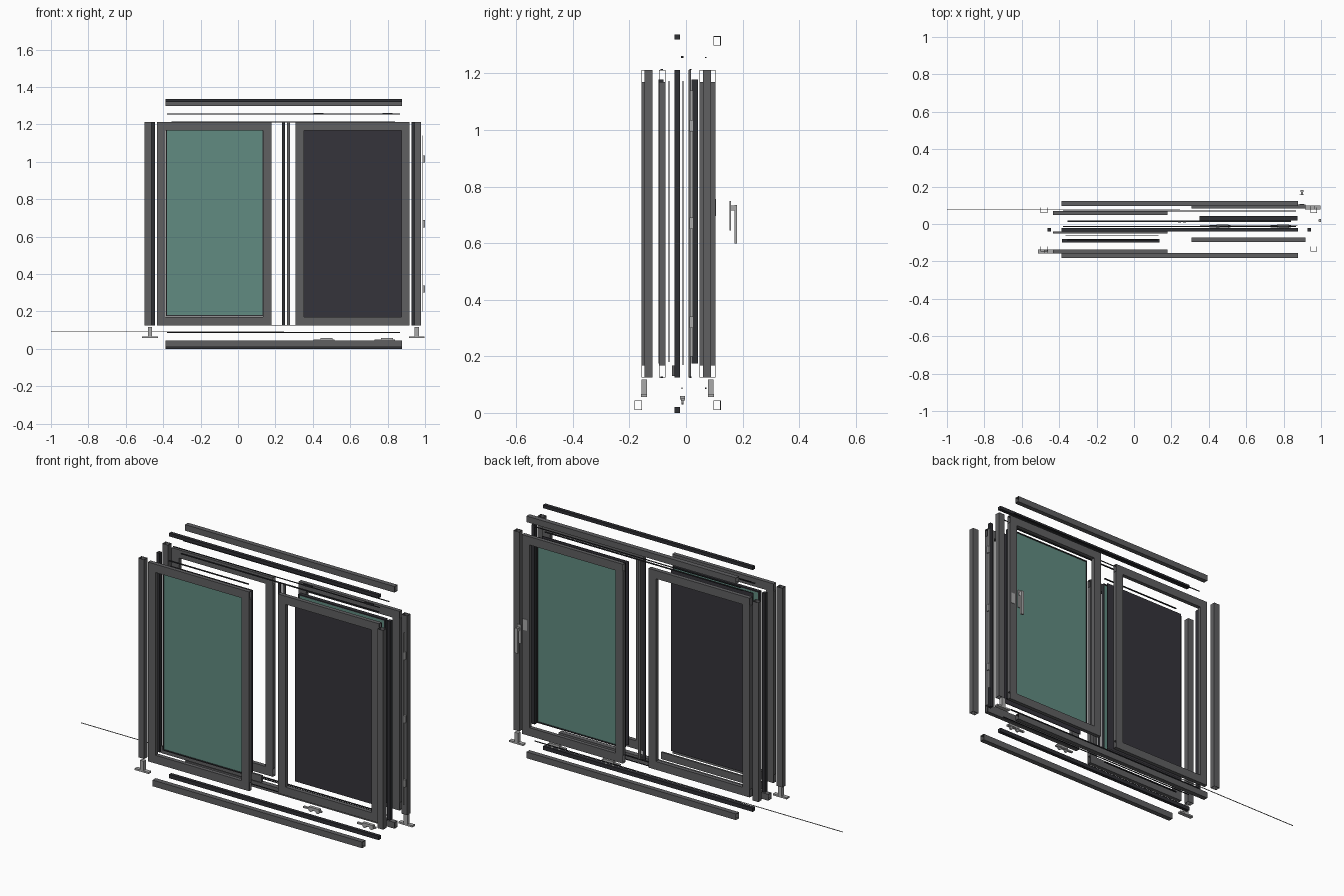
import bpy, bmesh
from mathutils import Vector

if "Cube" in bpy.data.objects:
    bpy.data.objects.remove(bpy.data.objects["Cube"])


def material(name, r, g, b):
    m = bpy.data.materials.new(name)
    m.diffuse_color = (r, g, b, 1)
    m.use_nodes = True
    m.node_tree.nodes["Principled BSDF"].inputs["Base Color"].default_value = m.diffuse_color
    return m


GREY = material("frame grey", 0.115, 0.115, 0.12)
BLACK = material("rubber black", 0.028, 0.029, 0.034)
SCREEN = material("screen charcoal", 0.036, 0.034, 0.043)
GLASS = material("glass green", 0.12, 0.26, 0.22)
METAL = material("fitting grey", 0.40, 0.40, 0.40)


def make(name, bm, mat):
    bmesh.ops.recalc_face_normals(bm, faces=bm.faces)
    me = bpy.data.meshes.new(name)
    bm.to_mesh(me)
    bm.free()
    me.materials.append(mat)
    ob = bpy.data.objects.new(name, me)
    bpy.context.collection.objects.link(ob)
    return ob


def add_box(bm, x, y, z):
    lo, hi = Vector((x[0], y[0], z[0])), Vector((x[1], y[1], z[1]))
    vs = bmesh.ops.create_cube(bm, size=1)["verts"]
    for v in vs:
        v.co = Vector(((lo[i] + hi[i]) / 2 + v.co[i] * (hi[i] - lo[i]) for i in range(3)))


def add_tube(bm, x, y, z, axis, wall=0.002):
    """Hollow rectangular extrusion with open ends along one axis."""
    r = [x, y, z]
    u, w = [i for i in range(3) if i != axis]
    rings = []
    for inset in (0, wall):
        for end in r[axis]:
            ring = []
            for a, b in ((0, 0), (1, 0), (1, 1), (0, 1)):
                p = [0, 0, 0]
                p[axis] = end
                p[u] = r[u][a] + (inset if a == 0 else -inset)
                p[w] = r[w][b] + (inset if b == 0 else -inset)
                ring.append(bm.verts.new(p))
            rings.append(ring)
    for a, b in ((0, 1), (3, 2), (0, 2), (1, 3)):
        for i in range(4):
            j = (i + 1) % 4
            bm.faces.new((rings[a][i], rings[a][j], rings[b][j], rings[b][i]))


def box(name, x, y, z, mat):
    bm = bmesh.new()
    add_box(bm, x, y, z)
    return make(name, bm, mat)


def tube(name, x, y, z, axis, mat):
    bm = bmesh.new()
    add_tube(bm, x, y, z, axis)
    return make(name, bm, mat)


def sash(name, x, y, z=(0.125, 1.212), w=0.045):
    """Two through rails with two stiles between them."""
    bm = bmesh.new()
    for zz in ((z[0], z[0] + w), (z[1] - w, z[1])):
        add_tube(bm, x, y, zz, 0)
    for xx in ((x[0], x[0] + w), (x[1] - w, x[1])):
        add_tube(bm, xx, y, (z[0] + w, z[1] - w), 2)
    make(name, bm, GREY)


def gasket(name, x, y, z, t=0.006):
    """Thin rubber rim around a pane."""
    bm = bmesh.new()
    for zz in ((z[0], z[0] + t), (z[1] - t, z[1])):
        add_box(bm, x, y, zz)
    for xx in ((x[0], x[0] + t), (x[1] - t, x[1])):
        add_box(bm, xx, y, (z[0] + t, z[1] - t))
    make(name, bm, BLACK)


# Sash frames
LEFT, RIGHT = (-0.433, 0.178), (0.308, 0.918)
sash("left_front_sash", LEFT, (-0.158, -0.136))
sash("left_rear_sash", LEFT, (0.047, 0.069))
sash("right_front_sash", RIGHT, (-0.095, -0.073))
sash("right_rear_sash", RIGHT, (0.083, 0.104))
box("left_inner_rail", LEFT, (-0.05, -0.04), (0.13, 0.168), GREY)

# Panes: green glass and charcoal screens, with rubber rims
ZP = (0.18, 1.172)
box("left_glass", (-0.38, 0.13), (-0.094, -0.083), ZP, GLASS)
gasket("left_glass_rim", (-0.386, 0.136), (-0.098, -0.079), (0.174, 1.178))
box("left_screen", (-0.365, 0.13), (-0.062, -0.058), ZP, SCREEN)
box("right_glass", (0.355, 0.868), (0.024, 0.038), ZP, GLASS)
gasket("right_glass_rim", (0.349, 0.874), (0.020, 0.042), (0.174, 1.178))
box("right_screen", (0.353, 0.875), (-0.012, -0.008), (0.17, 1.172), SCREEN)

# Long outer track covers
XR = (-0.388, 0.877)
tube("top_rear_cover", XR, (0.097, 0.123), (1.298, 1.331), 0, GREY)
tube("bottom_rear_cover", XR, (0.097, 0.123), (0.010, 0.044), 0, GREY)
tube("bottom_front_cover", XR, (-0.182, -0.155), (0.010, 0.044), 0, GREY)

# Dark centre rails and end posts
for part, z in (("top", (1.319, 1.337)), ("bottom", (0.0, 0.021))):
    box(part + "_centre_rail", XR, (-0.040, -0.021), z, BLACK)
for part, x in (("left", (-0.463, -0.445)), ("right", (0.928, 0.946))):
    box(part + "_centre_post", x, (-0.040, -0.021), (0.125, 1.212), BLACK)

# Grey corner posts
ZS = (0.125, 1.212)
for part, x in (("left", (-0.499, -0.463)), ("right", (0.944, 0.979))):
    tube(part + "_front_post", x, (-0.147, -0.119), ZS, 2, GREY)
    tube(part + "_rear_post", x, (0.060, 0.089), ZS, 2, GREY)

# Interlock strips between the two openings
box("interlock_dark", (0.235, 0.252), (0.008, 0.014), ZS, BLACK)
box("interlock_grey", (0.263, 0.278), (0.008, 0.018), ZS, GREY)

# Thin seal strips above and below the sashes
for z in (0.126, 1.213):
    for y in (-0.09, 0.012):
        x = (-0.355, 0.125) if y < 0 else (-0.355, 0.84)
        box("sash_seal", x, (y, y + 0.008), (z - 0.002, z + 0.002), BLACK)
for z in (0.087, 1.256):
    for y in (-0.016, 0.068):
        box("track_seal", (-0.38, 0.865), (y, y + 0.004), (z - 0.002, z + 0.002), BLACK)
box("brush_seal", (-1.0, 0.245), (0.077, 0.080), (0.091, 0.094), METAL)

# Upper guide blocks
for x in (0.43, 0.80):
    box("top_guide", (x - 0.027, x + 0.027), (-0.018, -0.008), (1.254, 1.262), BLACK)

# Lower roller carriages: plate, body and two wheels
for x in (0.46, 0.785):
    bm = bmesh.new()
    add_box(bm, (x - 0.055, x + 0.055), (-0.018, -0.006), (0.042, 0.050))
    add_box(bm, (x - 0.02, x + 0.045), (-0.021, -0.004), (0.047, 0.059))
    for dx in (-0.012, 0.03):
        vs = bmesh.ops.create_cone(bm, cap_ends=True, segments=16, radius1=0.012,
                                   radius2=0.012, depth=0.008)["verts"]
        for v in vs:
            c = v.co.copy()
            v.co = (x + dx + c.x, -0.012 + c.z, 0.042 + c.y)
    make("roller_carriage", bm, METAL)

# Stepped end feet under two corner posts
for part, x, y in (("left_front", -0.47, -0.148), ("right_rear", 0.956, 0.088)):
    bm = bmesh.new()
    add_box(bm, (x - 0.042, x + 0.042), (y - 0.011, y + 0.011), (0.057, 0.066))
    add_box(bm, (x - 0.011, x + 0.011), (y - 0.010, y + 0.010), (0.066, 0.118))
    make(part + "_foot", bm, METAL)

# Handle: back plate, spindle, lever and inner latch plate
bm = bmesh.new()
add_box(bm, (0.886, 0.910), (0.154, 0.159), (0.645, 0.748))
add_box(bm, (0.892, 0.904), (0.159, 0.172), (0.715, 0.733))
add_box(bm, (0.889, 0.907), (0.172, 0.181), (0.598, 0.735))
make("handle", bm, METAL)
box("latch_plate", (0.886, 0.910), (0.098, 0.106), (0.695, 0.755), METAL)

# Lock strip with three keepers
bm = bmesh.new()
add_box(bm, (0.987, 0.990), (0.014, 0.024), (0.20, 1.14))
for z in (0.32, 0.67, 1.015):
    add_box(bm, (0.990, 1.0), (0.012, 0.026), (z - 0.02, z + 0.02))
make("lock_strip", bm, METAL)
